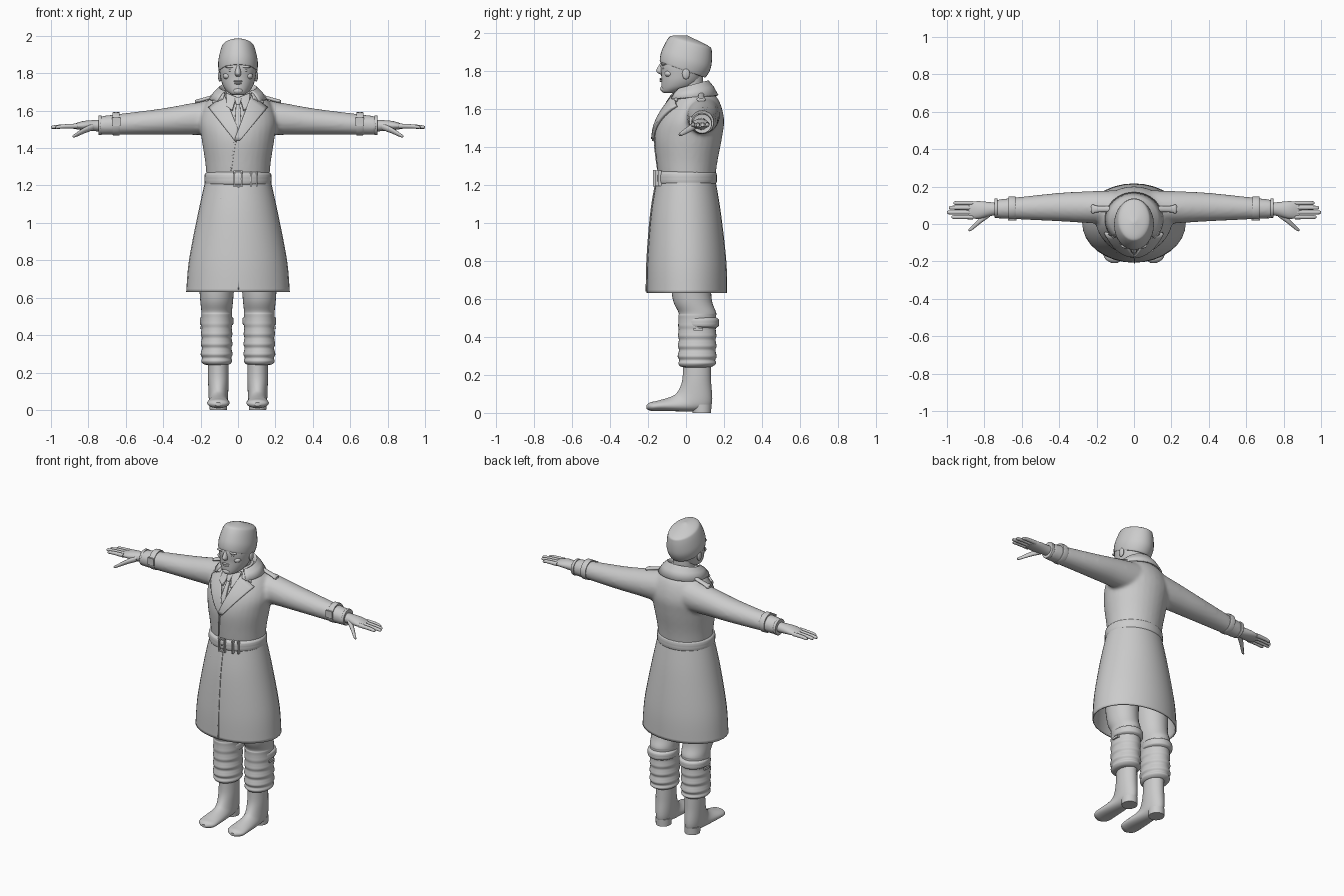
import bpy, bmesh, math
from mathutils import Vector, Matrix
from mathutils.bvhtree import BVHTree

cube = bpy.data.objects.get("Cube")
if cube:
    bpy.data.objects.remove(cube)

GREY = (.6, .6, .6, 1)
mat = bpy.data.materials.new("plain grey")
mat.use_nodes = True
mat.diffuse_color = GREY
mat.node_tree.nodes["Principled BSDF"].inputs["Base Color"].default_value = GREY


# ---- helpers ----
def finish(name, bm, mirror=False, thick=0, angle=40):
    """Turn a bmesh into a smooth-shaded object, optionally mirrored or thickened."""
    bmesh.ops.recalc_face_normals(bm, faces=bm.faces)
    mesh = bpy.data.meshes.new(name)
    bm.to_mesh(mesh)
    bm.free()
    mesh.materials.append(mat)
    obj = bpy.data.objects.new(name, mesh)
    bpy.context.collection.objects.link(obj)
    bpy.ops.object.select_all(action='DESELECT')
    obj.select_set(True)
    bpy.context.view_layer.objects.active = obj
    bpy.ops.object.shade_smooth_by_angle(angle=math.radians(angle))
    if thick:
        solid = obj.modifiers.new("thickness", 'SOLIDIFY')
        solid.thickness, solid.offset = thick, 0
    if mirror:
        obj.modifiers.new("mirror", 'MIRROR')
    return obj


def refine(rows, steps=6):
    """Smooth curve through whole rows of measurements."""
    rows = [Vector(row) for row in rows]
    ends = [rows[0]] + rows + [rows[-1]]
    fine = []
    for before, start, end, after in zip(ends, ends[1:], ends[2:], ends[3:]):
        leave, arrive = (end - before) / 2, (after - start) / 2
        for step in range(steps):
            t = step / steps
            ease = t * t * (3 - 2 * t)
            fine.append(start.lerp(end, ease) + leave * t * (1 - t) ** 2 - arrive * t * t * (1 - t))
    return fine + [rows[-1]]


def skin(bm, rings, caps=True):
    """Join a series of rings with quads."""
    loops = [[bm.verts.new(point) for point in ring] for ring in rings]
    for lower, upper in zip(loops, loops[1:]):
        for i in range(len(lower)):
            bm.faces.new((lower[i - 1], lower[i], upper[i], upper[i - 1]))
    if caps:
        bm.faces.new(loops[0])
        bm.faces.new(loops[-1])


def circle(count):
    angles = [math.tau * i / count for i in range(count)]
    return [(math.cos(a), math.sin(a)) for a in angles]


def slanted(rows, centre=0):
    """Rings from half width, front y, front z, back y, back z."""
    for width, front, front_z, back, back_z in refine(rows):
        yield [(centre + width * c, (front + back + (back - front) * s) / 2,
                (front_z + back_z + (back_z - front_z) * s) / 2) for c, s in circle(32)]


def level(rows):
    """Level rings from height, half width, front y, back y."""
    return [(width, front, z, back, z) for z, width, front, back in rows]


def sideways(rows, side=1):
    """Rings along x from x, y, z, y radius, z radius."""
    for x, y, z, deep, tall in refine(rows):
        yield [(side * x, y + deep * c, z + tall * s) for c, s in circle(20)]


def body(name, rows, centre=0, caps=True, **style):
    bm = bmesh.new()
    skin(bm, slanted(rows, centre), caps)
    return finish(name, bm, **style)


def arm(name, rows):
    bm = bmesh.new()
    skin(bm, sideways(rows))
    return finish(name, bm, mirror=True)


def band(name, z, height, width, front, back, centre=0, mirror=False):
    """Rounded cloth band around the body or a leg."""
    rows = []
    for step in range(-3, 4):
        inset = .02 * abs(step / 3) ** 4
        rows.append((z + height * step / 6, width - inset, front + inset, back - inset))
    return body(name, level(rows), centre, mirror=mirror)


def placed(at, size):
    return Matrix.Translation(at) @ Matrix.Diagonal((*size, 1))


def blob(name, at, size, mirror=False):
    bm = bmesh.new()
    bmesh.ops.create_uvsphere(bm, u_segments=16, v_segments=10, radius=1, matrix=placed(at, size))
    return finish(name, bm, mirror)


def box(name, at, size, mirror=False):
    bm = bmesh.new()
    bmesh.ops.create_cube(bm, size=1, matrix=placed(at, size))
    return finish(name, bm, mirror)


def surface(obj):
    bpy.context.view_layer.update()
    return BVHTree.FromObject(obj, bpy.context.evaluated_depsgraph_get())


def patch(name, tree, corners, thick, mirror=False, lift=0, cells=10):
    """Cloth plate with four (x, z) corners, laid on the front of a surface."""
    a, b, c, d = (Vector(corner) for corner in corners)
    bm = bmesh.new()
    previous = None
    for i in range(cells + 1):
        start, end = a.lerp(b, i / cells), d.lerp(c, i / cells)
        row = []
        for j in range(cells + 1):
            spot = start.lerp(end, j / cells)
            hit = tree.ray_cast(Vector((spot.x, -1, spot.y)), Vector((0, 1, 0)))[0]
            row.append(bm.verts.new((spot.x, (hit.y if hit else 0) - thick / 2 - lift, spot.y)))
        if previous:
            for j in range(cells):
                bm.faces.new((previous[j], previous[j + 1], row[j + 1], row[j]))
        previous = row
    return finish(name, bm, mirror, thick)


# ---- coat: chest and sleeves fused, open skirt below ----
bm = bmesh.new()
skin(bm, slanted(level([(1.2, .165, -.14, .15), (1.32, .175, -.155, .165), (1.45, .195, -.165, .19),
                        (1.55, .205, -.14, .2), (1.65, .165, -.08, .17), (1.71, .08, -.04, .11)])))
for side in (1, -1):
    skin(bm, sideways([(.1, .09, 1.565, .09, .1), (.25, .09, 1.555, .085, .085),
                       (.42, .09, 1.54, .075, .07), (.74, .08, 1.52, .05, .05)], side))
coat = finish("coat_upper", bm, angle=180)
fuse = coat.modifiers.new("fuse", 'REMESH')
fuse.mode, fuse.voxel_size, fuse.use_smooth_shade = 'VOXEL', .011, True
soften = coat.modifiers.new("soften", 'SMOOTH')
soften.iterations = 5

skirt = body("coat_skirt", level([(1.23, .17, -.15, .15), (1.05, .21, -.18, .18),
                                  (.8, .258, -.2, .208), (.63, .273, -.203, .213)]),
             caps=False, thick=.008)

# ---- belt, buckle and loops ----
band("belt", 1.235, .08, .18, -.165, .163)
for side in (1, -1):
    box("buckle_side", (side * .02, -.167, 1.235), (.008, .014, .085))
    box("buckle_bar", (0, -.167, 1.235 + side * .04), (.048, .014, .008))
box("buckle_tongue", (.01, -.167, 1.235), (.03, .01, .006))
for x, y in ((.07, -.152), (.1, -.138)):
    box("belt_loop", (x, y, 1.235), (.01, .02, .082))
blob("coat_button", (-.09, -.145, 1.13), (.008, .008, .008))

# ---- shirt front, tie, lapels and seams ----
chest = surface(coat)
patch("tie", chest, ((-.01, 1.64), (.01, 1.64), (.02, 1.49), (-.02, 1.49)), .01)
patch("tie_knot", chest, ((-.02, 1.67), (.02, 1.67), (.01, 1.63), (-.01, 1.63)), .015)
patch("shirt_collar", chest, ((.01, 1.67), (.06, 1.69), (.06, 1.62), (.03, 1.6)), .015, True)
patch("right_lapel", chest, ((-.07, 1.68), (-.155, 1.615), (-.01, 1.43), (0, 1.5)), .015)
patch("left_lapel", chest, ((.07, 1.68), (.155, 1.615), (.01, 1.44), (-.02, 1.44)), .015, lift=.004)
patch("collar_points", chest, ((.07, 1.69), (.11, 1.69), (.135, 1.64), (.08, 1.66)), .015, True, .009)
patch("chest_seam", chest, ((-.02, 1.45), (-.01, 1.45), (-.035, 1.28), (-.04, 1.28)), .006)
patch("skirt_seam", surface(skirt), ((0, 1.2), (.005, 1.2), (.005, .64), (0, .64)), .005)

# ---- turned-down collar swept around the back of the neck ----
bm = bmesh.new()
previous = None
for step in range(-16, 17):
    turn = math.radians(135) * step / 16
    back = (1 + math.cos(turn)) / 2
    row = [bm.verts.new((radius * math.sin(turn), .025 + radius * .93 * math.cos(turn), z + rise * back))
           for radius, z, rise in ((.08, 1.66, 0), (.09, 1.69, .045), (.1, 1.695, .05),
                                   (.125, 1.68, .035), (.152, 1.65, .02))]
    if previous:
        for k in range(len(row) - 1):
            bm.faces.new((previous[k], row[k], row[k + 1], previous[k + 1]))
    previous = row
finish("coat_collar", bm, thick=.01, angle=60)

# ---- shoulder straps, cuff straps and cuff hems ----
arm("shoulder_straps", [(.13, .08, 1.675, .015, .01), (.2, .08, 1.655, .018, .01),
                        (.22, .08, 1.65, .025, .01), (.23, .08, 1.645, .015, .01)])
for name, start, end, radius in (("cuff_straps", .635, .668, .062), ("cuff_hems", .73, .745, .051)):
    arm(name, [(x, .085, 1.53 - (start - .63) / 12, r, r) for x, r in
               ((start, radius - .01), (start, radius), (end, radius), (end, radius - .01))])
box("cuff_buckles", (.65, .023, 1.54), (.045, .01, .045), True)

# ---- hands ----
arm("palms", [(.7, .08, 1.52, .033, .032), (.76, .08, 1.52, .036, .03),
              (.83, .075, 1.52, .047, .024), (.885, .075, 1.515, .042, .011)])
for i, (finger, tip) in enumerate((("little", .965), ("ring", .99), ("middle", 1), ("index", .975))):
    y = .112 - i * .025
    arm(finger + "_fingers", [(.86, y, 1.518, .012, .013), (.93, y, 1.516, .011, .011),
                              (tip - .01, y, 1.512, .01, .009), (tip, y, 1.51, .004, .004)])
arm("thumbs", [(.77, .055, 1.515, .016, .018), (.82, .02, 1.495, .017, .016),
               (.87, -.025, 1.468, .011, .01), (.884, -.032, 1.463, .004, .004)])

# ---- head and face ----
body("neck", level([(1.62, .068, -.055, .09), (1.78, .063, -.05, .09)]))
body("head", level([(1.683, .025, -.115, -.055), (1.692, .045, -.127, -.02), (1.72, .073, -.13, .05),
                    (1.77, .092, -.13, .085), (1.85, .098, -.13, .1), (1.93, .06, -.07, .07)]))
body("nose", level([(1.845, .008, -.133, -.1), (1.8, .017, -.157, -.1), (1.782, .01, -.137, -.1)]))
blob("upper_lip", (0, -.129, 1.757), (.025, .011, .005))
blob("lower_lip", (0, -.127, 1.746), (.02, .012, .006))
blob("chin", (0, -.116, 1.705), (.028, .02, .018))
blob("eyes", (.037, -.115, 1.815), (.015, .011, .008), True)
blob("brows", (.04, -.117, 1.835), (.03, .014, .008), True)
blob("cheeks", (.055, -.09, 1.785), (.026, .024, .018), True)
blob("ears", (.097, 0, 1.785), (.01, .02, .03), True)

# ---- tilted cap ----
body("cap", [(.094, -.125, 1.848, .09, 1.77), (.102, -.138, 1.85, .105, 1.768),
             (.106, -.13, 1.9, .132, 1.82), (.09, -.098, 1.965, .136, 1.9),
             (.07, -.07, 1.985, .12, 1.93), (.01, .01, 1.985, .03, 1.975)])

# ---- trousers: gathered folds deepen toward the ankle ----
LEG = .114
folds = []
for step in range(16):
    z = .53 - step * .018
    puff = .005 * math.sin(step * 2.1) * step / 15
    folds.append((z, .082 + puff, -.04 - puff, .158 + puff))
body("trousers", level([(1, .095, -.09, .12), (.75, .098, -.085, .13), (.6, .089, -.07, .135)]
                       + folds + [(.245, .07, -.03, .14), (.24, .05, -.01, .12)]), LEG, mirror=True)
band("calf_bands", .475, .06, .09, -.02, .174, LEG, True)
box("calf_tabs", (.196, .065, .44), (.014, .05, .014), True)

# ---- boots: one loft bending from the shaft into the toe ----
BOOT = .105
body("boots", [(.054, -.015, .27, .13, .27), (.055, -.02, .17, .132, .17),
               (.052, -.045, .11, .134, .04), (.051, -.08, .085, .07, .01),
               (.06, -.15, .064, -.13, .01), (.05, -.19, .055, -.18, .01),
               (.018, -.208, .04, -.207, .02)], BOOT, mirror=True)
body("boot_heels", level([(0, .046, .035, .132), (.045, .047, .03, .134)]), BOOT, mirror=True)
